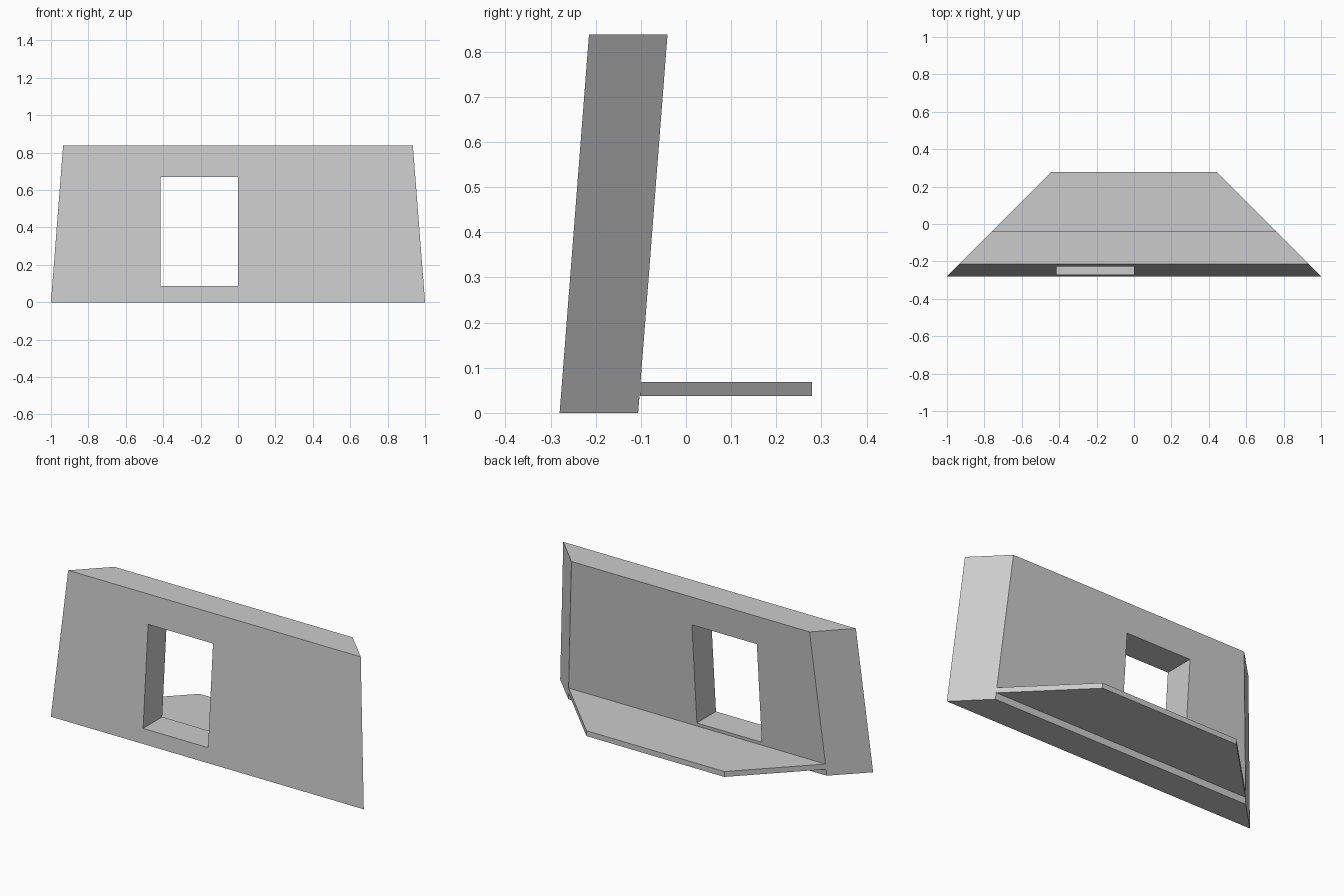
import bpy
import bmesh

default_cube = bpy.data.objects.get("Cube")
if default_cube:
    bpy.data.objects.remove(default_cube, do_unlink=True)

# Single plain grey finish
grey = bpy.data.materials.new("plain_grey")
grey.use_nodes = True
colour = (0.6, 0.6, 0.6, 1)
grey.diffuse_color = colour
grey.node_tree.nodes["Principled BSDF"].inputs["Base Color"].default_value = colour


def mitre(y):
    """Half width at depth y: both ends are cut back at 45 degrees."""
    return 0.72 - y


def extruded_profile(name, profile, left, right):
    """Solid spanning left(y) to right(y), with a (y, z) side profile."""
    bm = bmesh.new()
    a = [bm.verts.new((left(y), y, z)) for y, z in profile]
    b = [bm.verts.new((right(y), y, z)) for y, z in profile]
    bm.faces.new(a)
    bm.faces.new(b[::-1])
    for i in range(len(a)):
        j = (i + 1) % len(a)
        bm.faces.new((a[i], b[i], b[j], a[j]))
    bmesh.ops.recalc_face_normals(bm, faces=bm.faces)
    mesh = bpy.data.meshes.new(name)
    bm.to_mesh(mesh)
    bm.free()
    mesh.materials.append(grey)
    obj = bpy.data.objects.new(name, mesh)
    bpy.context.collection.objects.link(obj)
    return obj


def box_profile(y0, y1, z0, z1):
    return [(y0, z0), (y1, z0), (y1, z1), (y0, z1)]


# Thick wall leaning back, with mitred ends
wall = extruded_profile(
    "leaning_wall",
    [(-0.28, 0), (-0.106, 0), (-0.041, 0.838), (-0.215, 0.838)],
    lambda y: -mitre(y), mitre)

# Floor plate behind the wall, continuing the mitre
extruded_profile("floor_plate", box_profile(-0.102, 0.279, 0.037, 0.068),
                 lambda y: -mitre(y), mitre)

# Rectangular opening through the wall
cutter = extruded_profile("opening_cutter", box_profile(-0.5, 0.2, 0.086, 0.67),
                          lambda y: -0.415, lambda y: 0.0)
cut = wall.modifiers.new("opening", 'BOOLEAN')
cut.operation = 'DIFFERENCE'
cut.solver = 'EXACT'
cut.object = cutter
cutter.hide_render = True
cutter.display_type = 'WIRE'
cutter.hide_set(True)
